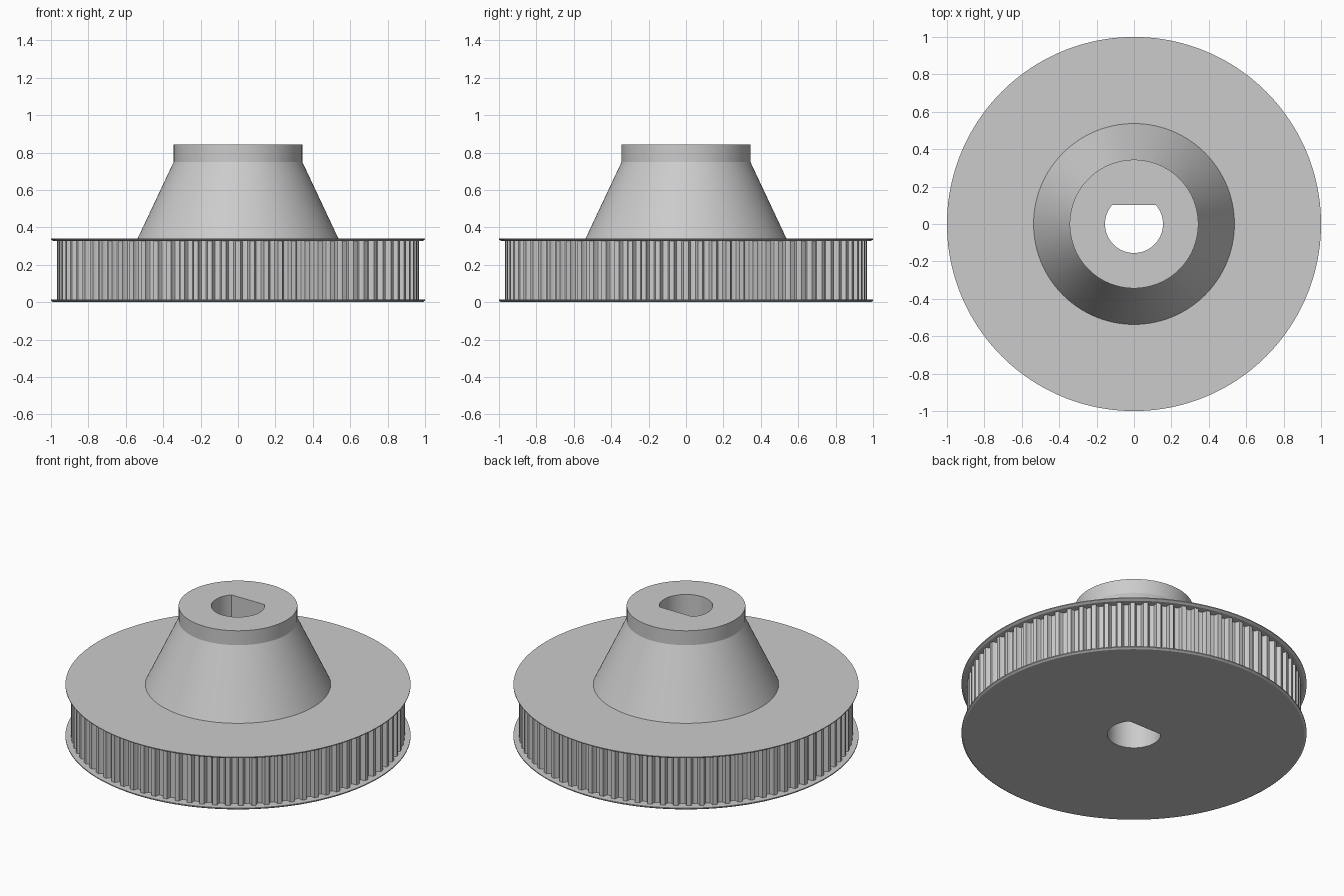
import bpy
import math

if "Cube" in bpy.data.objects:
    bpy.data.objects.remove(bpy.data.objects["Cube"], do_unlink=True)

GREY = (0.6, 0.6, 0.6)
metal = bpy.data.materials.new("light grey metal")
metal.use_nodes = True
metal.diffuse_color = (*GREY, 1)
metal.node_tree.nodes["Principled BSDF"].inputs["Base Color"].default_value = (*GREY, 1)

TEETH = 80
BORE_RADIUS = 0.155
BORE_FLAT = BORE_RADIUS * math.sin(math.radians(40.5))


def bore(angle):
    """Radius of the D-shaped shaft hole at an angle."""
    s = math.sin(angle)
    return min(BORE_RADIUS, BORE_FLAT / s) if s > 0.01 else BORE_RADIUS


def bored_part(name, sections, samples):
    """Stack (radius, z) sections round the bore; samples are (angle, groove depth)."""
    n = len(samples)
    verts = []
    for radius, z in sections:
        verts += [((radius - d) * math.cos(a), (radius - d) * math.sin(a), z) for a, d in samples]
    for z in (sections[-1][1], sections[0][1]):
        verts += [(bore(a) * math.cos(a), bore(a) * math.sin(a), z) for a, d in samples]
    rings = len(sections) + 2
    faces = []
    for k in range(rings):
        lo, hi = k * n, (k + 1) % rings * n
        for i in range(n):
            j = (i + 1) % n
            faces.append((lo + i, lo + j, hi + j, hi + i))
    mesh = bpy.data.meshes.new(name)
    mesh.from_pydata(verts, [], faces)
    mesh.materials.append(metal)
    obj = bpy.data.objects.new(name, mesh)
    bpy.context.collection.objects.link(obj)
    bpy.ops.object.select_all(action="DESELECT")
    obj.select_set(True)
    bpy.context.view_layer.objects.active = obj
    bpy.ops.object.shade_smooth_by_angle(angle=math.radians(25))


circle = [(math.tau * i / 160, 0) for i in range(160)]

# Belt teeth: one rounded groove, mirrored and repeated
half = [(0, 0), (0.17, 0), (0.2, 0.008), (0.24, 0.02), (0.32, 0.028)]
groove = half + [(0.5, 0.031)] + [(1 - f, d) for f, d in reversed(half[1:])]
toothed = [(math.tau * (t + f) / TEETH, d) for t in range(TEETH) for f, d in groove]

bored_part("lower_flange", [(0.988, 0), (1, 0.008), (1, 0.014)], circle)
bored_part("toothed_ring", [(0.967, 0.014), (0.967, 0.326)], toothed)
bored_part("upper_flange", [(0.985, 0.326), (1, 0.335), (1, 0.34)], circle)
bored_part("tapered_hub", [(0.537, 0.34), (0.344, 0.75), (0.344, 0.842)], circle)
